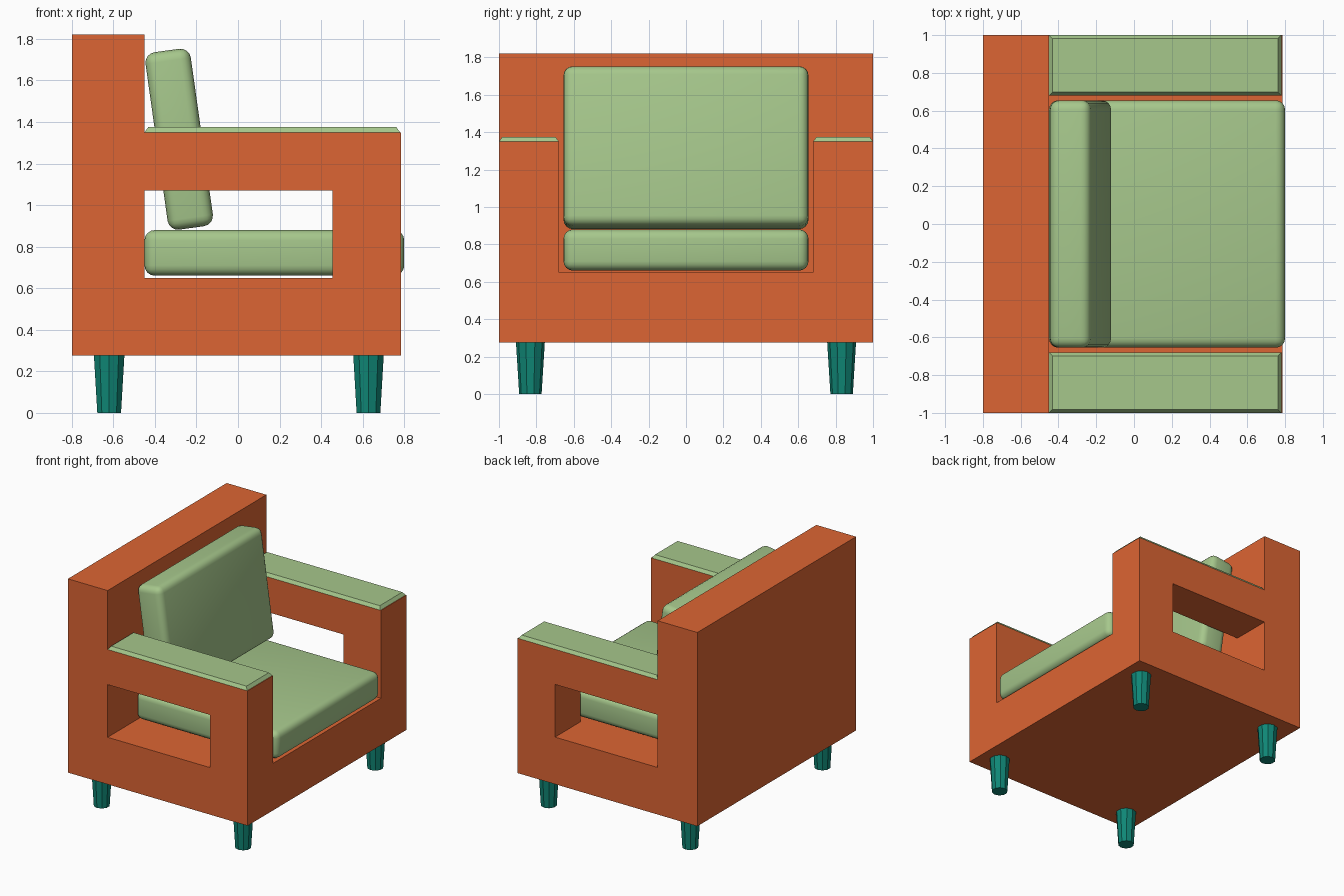
import bpy, bmesh, math
from mathutils import Matrix, Vector

if "Cube" in bpy.data.objects:
    bpy.data.objects.remove(bpy.data.objects["Cube"])


def material(name, color):
    m = bpy.data.materials.new(name)
    m.diffuse_color = (*color, 1)
    m.use_nodes = True
    m.node_tree.nodes["Principled BSDF"].inputs["Base Color"].default_value = m.diffuse_color
    return m


ORANGE = material("orange_frame", (0.72, 0.13, 0.033))
GREEN = material("green_fabric", (0.38, 0.57, 0.26))
TEAL = material("teal_leg", (0.005, 0.24, 0.18))


def finish(name, bm, mat):
    bmesh.ops.recalc_face_normals(bm, faces=bm.faces)
    me = bpy.data.meshes.new(name)
    bm.to_mesh(me)
    bm.free()
    me.materials.append(mat)
    ob = bpy.data.objects.new(name, me)
    bpy.context.collection.objects.link(ob)
    return ob


def box(size):
    bm = bmesh.new()
    bmesh.ops.create_cube(bm, size=1, matrix=Matrix.Diagonal((*size, 1)))
    return bm


# Frame: one shell around the solid cells of a coarse grid
cuts = ((-0.80, -0.45, 0.455, 0.785),
        (-1.0, -0.68, 0.68, 1.0),
        (0.275, 0.65, 1.07, 1.35, 1.82))


def solid(c):
    i, j, k = c
    if any(c[a] < 0 or c[a] >= len(cuts[a]) - 1 for a in range(3)):
        return False
    base_or_back = k == 0 or i == 0
    arm = j != 1 and k < 3 and not (i == 1 and k == 1)
    return base_or_back or arm


bm = bmesh.new()
for i in range(3):
    for j in range(3):
        for k in range(4):
            if not solid((i, j, k)):
                continue
            for a in range(3):
                b, d = (a + 1) % 3, (a + 2) % 3
                for side in (0, 1):
                    nb = [i, j, k]
                    nb[a] += 2 * side - 1
                    if solid(nb):
                        continue
                    verts = []
                    for u, v in ((0, 0), (1, 0), (1, 1), (0, 1)):
                        p = [i, j, k]
                        p[a] += side
                        p[b] += u
                        p[d] += v
                        verts.append(bm.verts.new([cuts[n][p[n]] for n in range(3)]))
                    bm.faces.new(verts)
bmesh.ops.remove_doubles(bm, verts=bm.verts, dist=1e-4)
finish("frame", bm, ORANGE)


# Soft cushions
def cushion(name, size, loc, tilt=0):
    ob = finish(name, box(size), GREEN)
    ob.location = loc
    ob.rotation_euler.y = math.radians(tilt)
    bev = ob.modifiers.new("rounding", 'BEVEL')
    bev.width = 0.05
    bev.segments = 4
    bpy.ops.object.select_all(action='DESELECT')
    ob.select_set(True)
    bpy.context.view_layer.objects.active = ob
    bpy.ops.object.modifier_apply(modifier=bev.name)
    bpy.ops.object.shade_smooth_by_angle(angle=math.radians(40))


cushion("seat_cushion", (1.25, 1.31, 0.22), (0.175, 0, 0.77))
cushion("back_cushion", (0.22, 1.31, 0.862), (-0.283, 0, 1.317), -8)

for s, side in ((-1, "front"), (1, "rear")):
    # Arm pads with chamfered tops
    bm = box((1.23, 0.32, 0.025))
    for v in bm.verts:
        if v.co.z > 0:
            v.co.x -= math.copysign(0.018, v.co.x)
            v.co.y -= math.copysign(0.018, v.co.y)
    finish(side + "_arm_pad", bm, GREEN).location = (0.165, 0.84 * s, 1.3625)

    # Tapered legs
    for x, end in ((-0.62, "back"), (0.628, "seat")):
        bm = bmesh.new()
        bmesh.ops.create_cone(bm, cap_ends=True, segments=10,
                              radius1=0.06, radius2=0.077, depth=0.275)
        finish(f"{side}_{end}_leg", bm, TEAL).location = (x, 0.832 * s, 0.1375)
